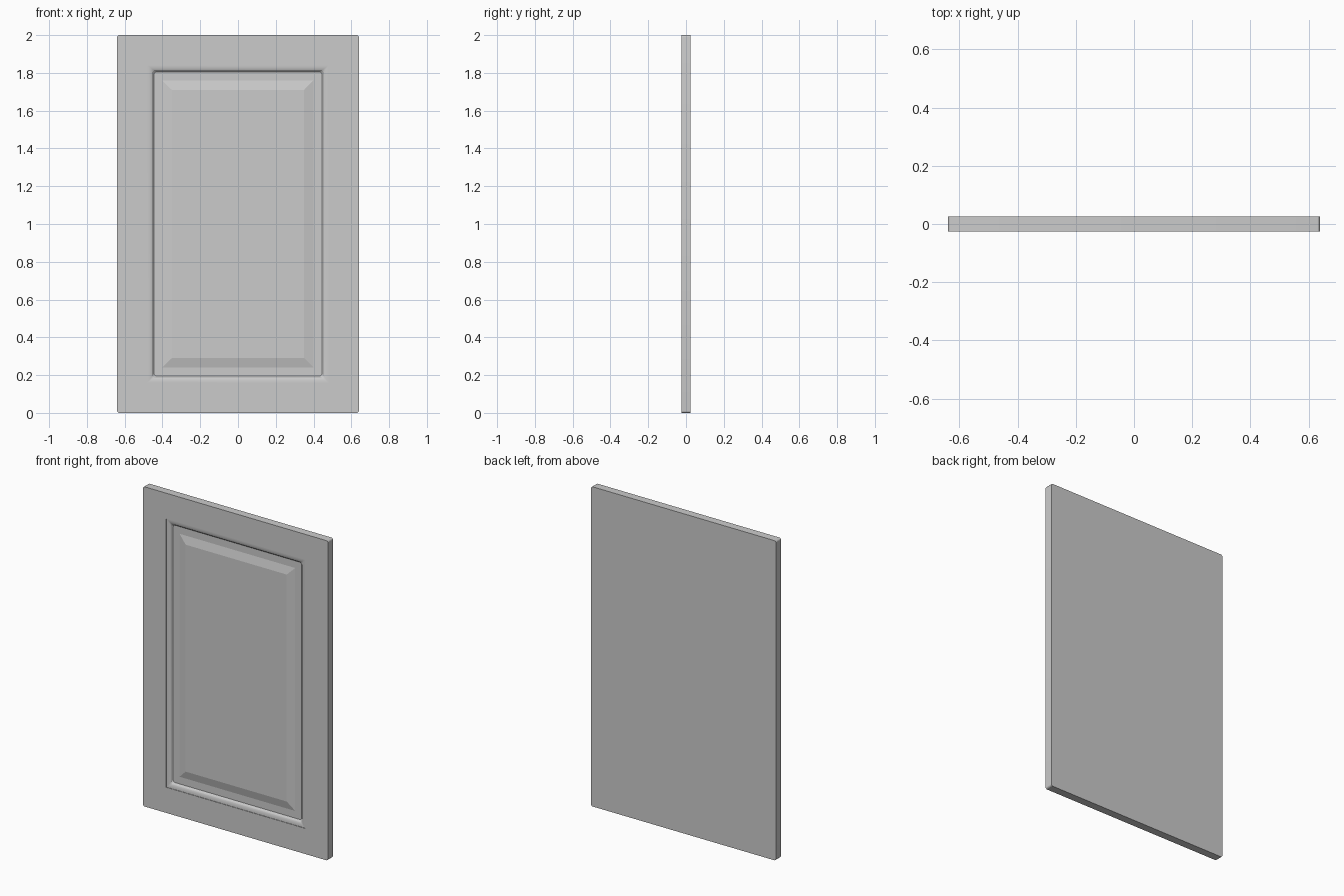
import bpy, bmesh, math

if "Cube" in bpy.data.objects:
    bpy.data.objects.remove(bpy.data.objects["Cube"])

HALF_W, HEIGHT, SEG = 0.64, 2.0, 5


def ring(bm, inset, y, r):
    """Rounded rectangle loop, inset from the door's outline."""
    hw, hh = HALF_W - inset, HEIGHT / 2 - inset
    pts = []
    for q, (sx, sz) in enumerate([(1, 1), (-1, 1), (-1, -1), (1, -1)]):
        for i in range(SEG + 1):
            a = math.pi / 2 * (q + i / SEG)
            pts.append(bm.verts.new((sx * (hw - r) + r * math.cos(a), y,
                                     HEIGHT / 2 + sz * (hh - r) + r * math.sin(a))))
    return pts


# Profile from back edge to raised centre: (inset, y, corner radius)
profile = [(0.0, 0.025, 0.012), (0.0, -0.025, 0.012),
           (0.16, -0.025, 0.0), (0.16, -0.022, 0.0)]
# Quarter-round moulding around the opening
for i in range(1, 7):
    a = math.pi / 2 * i / 6
    profile.append((0.16 + 0.029 * math.sin(a),
                    -0.022 + 0.010 * (1 - math.cos(a)), 0.015 * i / 6))
# Groove, flat recess and bevelled raised panel
profile += [(0.195, -0.006, 0.015), (0.24, -0.006, 0.0), (0.29, -0.018, 0.0)]

bm = bmesh.new()
loops = [ring(bm, *p) for p in profile]
n = len(loops[0])
for a, b in zip(loops, loops[1:]):
    for i in range(n):
        j = (i + 1) % n
        bm.faces.new((a[i], a[j], b[j], b[i]))
bm.faces.new(loops[0])
bm.faces.new(loops[-1])
bmesh.ops.remove_doubles(bm, verts=bm.verts, dist=1e-5)
bmesh.ops.recalc_face_normals(bm, faces=bm.faces)

mesh = bpy.data.meshes.new("cabinet_door")
bm.to_mesh(mesh)
bm.free()
door = bpy.data.objects.new("cabinet_door", mesh)
bpy.context.collection.objects.link(door)
bpy.context.view_layer.objects.active = door
door.select_set(True)
bpy.ops.object.shade_smooth_by_angle(angle=math.radians(12))
